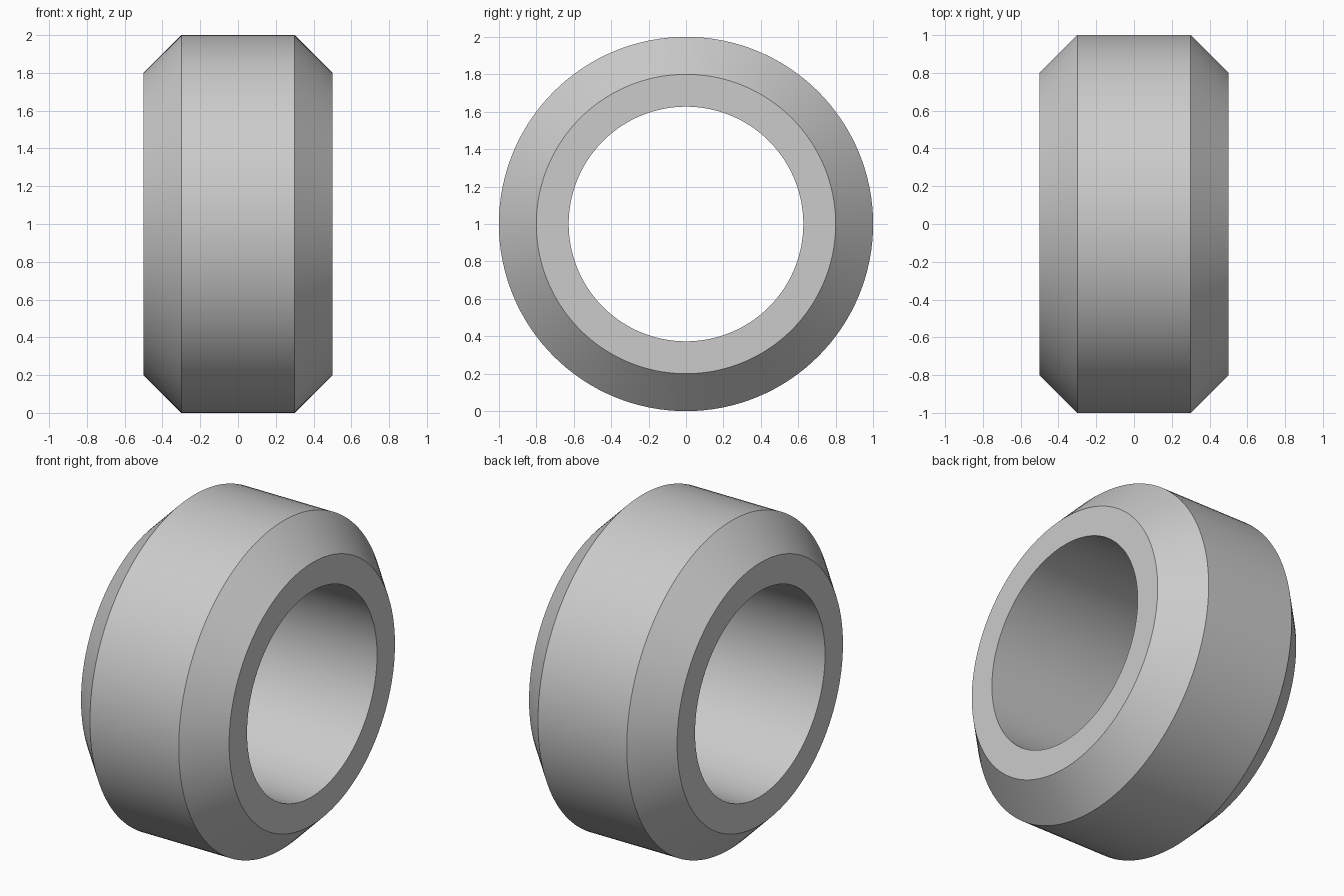
import bpy
import bmesh
import math
from mathutils import Vector

cube = bpy.data.objects.get("Cube")
if cube:
    bpy.data.objects.remove(cube, do_unlink=True)

SEGMENTS = 128
AXIS_HEIGHT = 1.0

# Cross-section of the ring as (x, radius): straight bore, chamfered rim
half = [(0.5, 0.627), (0.5, 0.8), (0.3, 1.0)]
profile = half + [(-x, r) for x, r in reversed(half)]

# Revolve the closed section around the x axis
bm = bmesh.new()
verts = [bm.verts.new((x, 0, r)) for x, r in profile]
edges = [bm.edges.new((v, verts[i - 1])) for i, v in enumerate(verts)]
bmesh.ops.spin(bm, geom=verts + edges, cent=(0, 0, 0), axis=(1, 0, 0),
               angle=math.tau, steps=SEGMENTS, use_merge=True)
bmesh.ops.remove_doubles(bm, verts=bm.verts, dist=0.0001)
bmesh.ops.recalc_face_normals(bm, faces=bm.faces)
bmesh.ops.translate(bm, verts=bm.verts, vec=Vector((0, 0, AXIS_HEIGHT)))

mesh = bpy.data.meshes.new("chamfered_ring")
bm.to_mesh(mesh)
bm.free()
ring = bpy.data.objects.new("chamfered_ring", mesh)
bpy.context.collection.objects.link(ring)

# Plain grey material
grey = bpy.data.materials.new("light_grey")
grey.use_nodes = True
colour = (0.6, 0.6, 0.6, 1.0)
grey.diffuse_color = colour
grey.node_tree.nodes["Principled BSDF"].inputs["Base Color"].default_value = colour
mesh.materials.append(grey)

# Smooth round surfaces, sharp chamfer edges
bpy.ops.object.select_all(action="DESELECT")
ring.select_set(True)
bpy.context.view_layer.objects.active = ring
bpy.ops.object.shade_smooth_by_angle(angle=math.radians(30))
